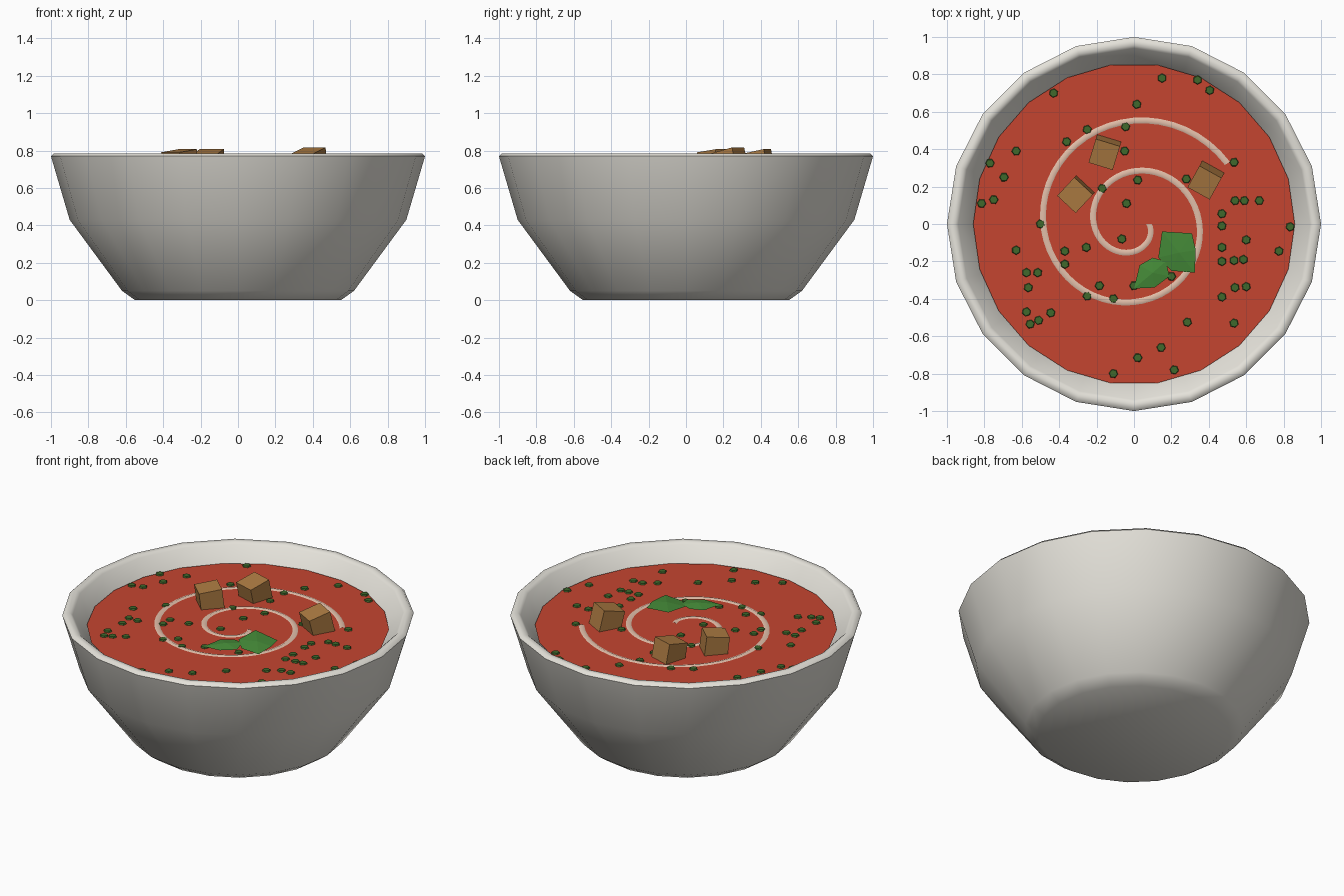
import bpy, bmesh, math
from mathutils import Matrix, Euler, Vector

if "Cube" in bpy.data.objects:
    bpy.data.objects.remove(bpy.data.objects["Cube"])


def material(name, rgb):
    m = bpy.data.materials.new(name)
    m.diffuse_color = (*rgb, 1)
    m.use_nodes = True
    m.node_tree.nodes["Principled BSDF"].inputs["Base Color"].default_value = m.diffuse_color
    return m


CERAMIC = material("off_white_ceramic", (0.78, 0.76, 0.70))
TOMATO = material("tomato_red", (0.56, 0.06, 0.03))
CREAM = material("cream", (0.76, 0.52, 0.40))
BREAD = material("toasted_bread", (0.42, 0.20, 0.055))
LEAF = material("leaf_green", (0.06, 0.26, 0.04))
HERB = material("dark_herb_green", (0.05, 0.14, 0.025))
SOUP_Z = 0.69


def make(name, bm, mat, smooth=None):
    bmesh.ops.recalc_face_normals(bm, faces=bm.faces)
    me = bpy.data.meshes.new(name)
    bm.to_mesh(me)
    bm.free()
    ob = bpy.data.objects.new(name, me)
    bpy.context.collection.objects.link(ob)
    me.materials.append(mat)
    if smooth:
        bpy.ops.object.select_all(action='DESELECT')
        ob.select_set(True)
        bpy.context.view_layer.objects.active = ob
        bpy.ops.object.shade_smooth_by_angle(angle=math.radians(smooth))
    return ob


# Bowl: 20-sided lathe, outside profile up, over the rim, and down the inside
profile = [(0.55, 0.0), (0.62, 0.05), (0.90, 0.43), (1.0, 0.77), (0.985, 0.785),
           (0.955, 0.785), (0.94, 0.772), (0.805, 0.6), (0.77, 0.45), (0.52, 0.12)]
N = 20
bm = bmesh.new()
rings = [[bm.verts.new((r * math.cos(2 * math.pi * i / N), r * math.sin(2 * math.pi * i / N), z))
          for i in range(N)] for r, z in profile]
for a, b in zip(rings, rings[1:]):
    for i in range(N):
        j = (i + 1) % N
        bm.faces.new((a[i], a[j], b[j], b[i]))
bm.faces.new(rings[0][::-1])
bm.faces.new(rings[-1])
make("bowl", bm, CERAMIC, 50)

# Soup surface: 22-sided disc
bm = bmesh.new()
bm.faces.new([bm.verts.new((0.86 * math.cos(2 * math.pi * i / 22),
                            0.86 * math.sin(2 * math.pi * i / 22), SOUP_Z)) for i in range(22)])
ob = make("soup", bm, TOMATO)
if ob.data.polygons[0].normal.z < 0:
    ob.data.flip_normals()

# Cream swirl: clockwise spiral ribbon with a slightly raised middle
bm = bmesh.new()
prev = None
for k in range(97):
    deg = 687 * k / 96
    r, t = 0.08 + 0.0675 * deg / 90, -math.radians(deg)
    row = [bm.verts.new(((r + o) * math.cos(t), (r + o) * math.sin(t), SOUP_Z + h))
           for o, h in ((-0.016, 0.001), (0, 0.008), (0.016, 0.001))]
    if prev:
        for i in range(2):
            bm.faces.new((prev[i], prev[i + 1], row[i + 1], row[i]))
    prev = row
make("cream_swirl", bm, CREAM, 60)

# Croutons: tilted cubes part sunk in the soup
for i, (x, y, z, tilt, turn) in enumerate([(-0.155, 0.385, 0.728, 12, -17),
                                           (-0.31, 0.16, 0.732, 7, -43),
                                           (0.385, 0.235, 0.735, 14, -29)]):
    bm = bmesh.new()
    rot = Euler((math.radians(tilt), 0, math.radians(turn))).to_matrix().to_4x4()
    bmesh.ops.create_cube(bm, size=0.135, matrix=Matrix.Translation((x, y, z)) @ rot)
    make(f"crouton_{i + 1}", bm, BREAD)

# Leaves: outlines fanned around a raised centre
outlines = [[(0.15, -0.04, 0.726), (0.31, -0.05, 0.708), (0.33, -0.14, 0.71),
             (0.325, -0.26, 0.705), (0.20, -0.25, 0.705), (0.13, -0.18, 0.715)],
            [(0.0, -0.345, 0.70), (0.11, -0.34, 0.703), (0.19, -0.28, 0.706), (0.17, -0.20, 0.712),
             (0.10, -0.18, 0.708), (0.03, -0.22, 0.703)]]
for i, pts in enumerate(outlines):
    bm = bmesh.new()
    edge = [bm.verts.new(p) for p in pts]
    mid = sum((Vector(p) for p in pts), Vector()) / len(pts)
    low, top = bm.verts.new(mid + Vector((0, 0, 0.002))), bm.verts.new(mid + Vector((0, 0, 0.012)))
    for a, b in zip(edge, edge[1:] + edge[:1]):
        bm.faces.new((a, b, top))
        bm.faces.new((b, a, low))
    make(f"basil_leaf_{i + 1}", bm, LEAF)

# Herb specks: thin six-sided flakes on the soup
specks = [(.15, .78), (.34, .77), (.405, .715), (-.43, .7), (.015, .64), (-.25, .505), (-.045, .52),
          (-.36, .44), (-.05, .39), (-.63, .39), (-.77, .325), (-.695, .25), (-.75, .13),
          (-.815, .11), (-.17, .19), (.02, .235), (-.04, .11), (-.5, 0), (-.065, -.08),
          (-.255, -.125), (-.37, -.145), (-.37, -.215), (-.63, -.14), (-.575, -.26), (-.515, -.26),
          (-.565, -.34), (-.575, -.47), (-.445, -.475), (-.51, -.515), (-.555, -.535),
          (-.25, -.385), (-.185, -.33), (-.11, -.4), (0, -.33), (.02, -.715), (.145, -.66),
          (-.11, -.8), (.215, -.78), (.285, -.525), (.535, -.53), (.47, -.39), (.54, -.34),
          (.6, -.335), (.47, -.2), (.47, -.125), (.535, -.195), (.585, -.19), (.6, -.085),
          (.775, -.145), (.835, -.015), (.47, -.01), (.47, .055), (.54, .125), (.59, .125),
          (.67, .125), (.535, .33), (.28, .24), (.2, -.28)]
bm = bmesh.new()
for k, (x, y) in enumerate(specks):
    bmesh.ops.create_cone(bm, cap_ends=True, segments=6, radius1=0.025, radius2=0.021, depth=0.009,
                          matrix=Matrix.Translation((x, y, SOUP_Z + 0.004)) @ Matrix.Rotation(k, 4, 'Z'))
make("herb_specks", bm, HERB)
